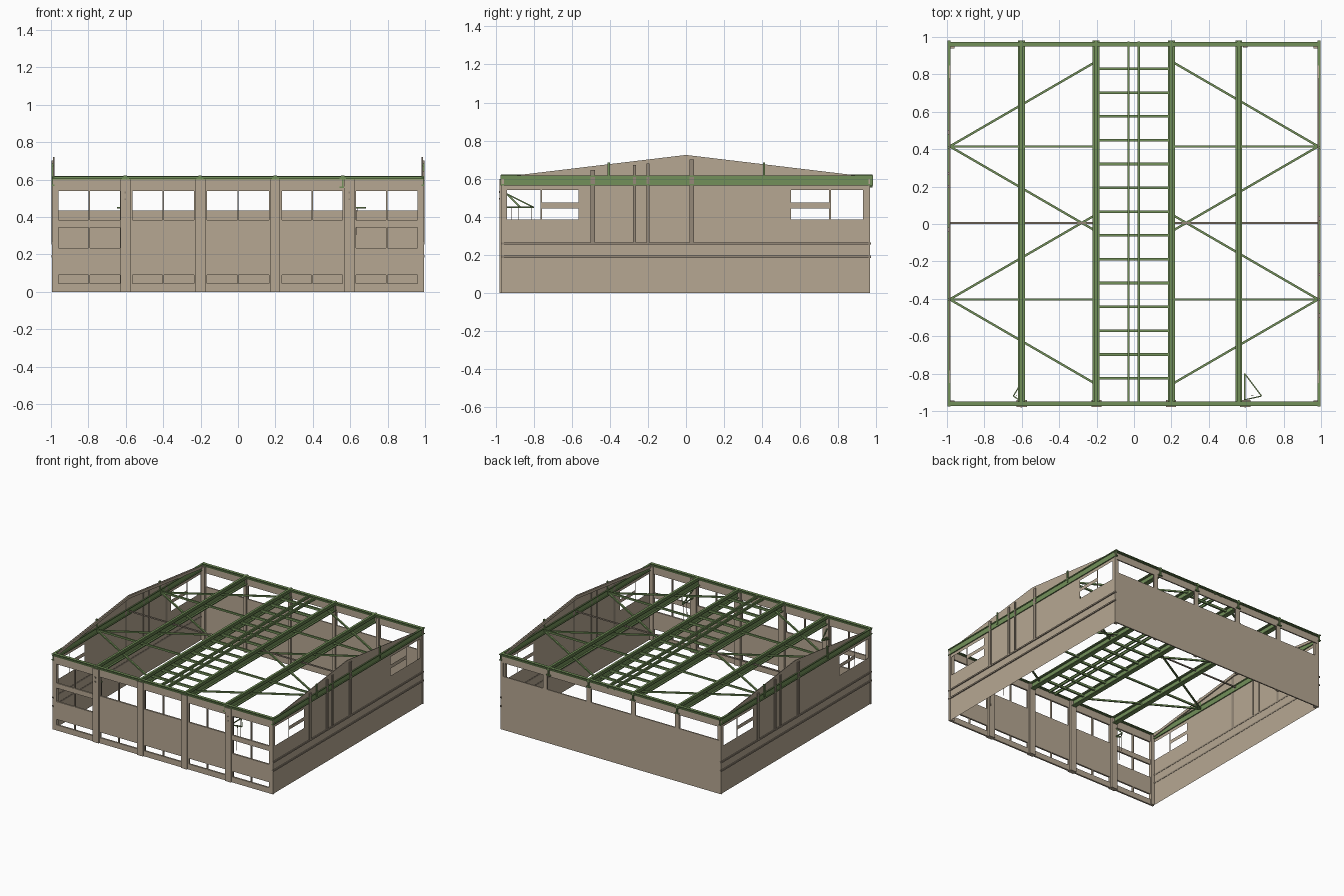
import bpy, bmesh
from mathutils import Vector, Matrix

if "Cube" in bpy.data.objects:
    bpy.data.objects.remove(bpy.data.objects["Cube"])


def material(name, color):
    m = bpy.data.materials.new(name)
    m.diffuse_color = (*color, 1)
    m.use_nodes = True
    m.node_tree.nodes["Principled BSDF"].inputs["Base Color"].default_value = m.diffuse_color
    return m


TAN = material("tan_paint", (0.47, 0.39, 0.29))
GREEN = material("green_steel", (0.17, 0.28, 0.10))
DARK = material("dark_tan", (0.30, 0.25, 0.19))


def finish(name, bm, mat):
    bmesh.ops.recalc_face_normals(bm, faces=bm.faces)
    me = bpy.data.meshes.new(name)
    bm.to_mesh(me)
    bm.free()
    ob = bpy.data.objects.new(name, me)
    me.materials.append(mat)
    bpy.context.collection.objects.link(ob)
    return ob


def boxes(name, spans, mat):
    """Join of boxes given as (x0, x1, y0, y1, z0, z1)."""
    bm = bmesh.new()
    for x0, x1, y0, y1, z0, z1 in spans:
        m = Matrix.Translation(((x0 + x1) / 2, (y0 + y1) / 2, (z0 + z1) / 2))
        bmesh.ops.create_cube(bm, size=1, matrix=m @ Matrix.Diagonal((x1 - x0, y1 - y0, z1 - z0, 1)))
    return finish(name, bm, mat)


def bars(name, segs, w, h, mat):
    """Straight rectangular bars between pairs of points."""
    bm = bmesh.new()
    for a, b in segs:
        a, b = Vector(a), Vector(b)
        d = b - a
        up = Vector((0, 0, 1)) if abs(d.normalized().z) < 0.95 else Vector((0, 1, 0))
        side = d.cross(up).normalized()
        up = side.cross(d).normalized()
        rot = Matrix((d.normalized(), side, up)).transposed().to_4x4()
        bmesh.ops.create_cube(bm, size=1, matrix=Matrix.Translation((a + b) / 2) @ rot
                              @ Matrix.Diagonal((d.length, w, h, 1)))
    return finish(name, bm, mat)


def i_beam(name, a, b, w, z0, z1, mat, flange=0.008):
    """Horizontal I-section beam along x or y."""
    parts = []
    for half, lo, hi in ((w / 2, z0, z0 + flange), (w / 8, z0 + flange, z1 - flange), (w / 2, z1 - flange, z1)):
        if a[0] == b[0]:
            parts.append((a[0] - half, a[0] + half, a[1], b[1], lo, hi))
        else:
            parts.append((a[0], b[0], a[1] - half, a[1] + half, lo, hi))
    return boxes(name, parts, mat)


def wall(name, u_lim, z_top, holes, place, thick=0, roof=None, mat=TAN):
    """Sheet wall with rectangular openings (u0, u1, z0, z1)."""
    us = sorted({*u_lim, *([0] if roof else []), *(u for h in holes for u in h[:2])})
    zs = sorted({0, z_top, *(z for h in holes for z in h[2:])})
    bm = bmesh.new()
    grid = {(i, j): bm.verts.new(place(u, roof(u) if roof and j == len(zs) - 1 else z))
            for i, u in enumerate(us) for j, z in enumerate(zs)}
    for i in range(len(us) - 1):
        for j in range(len(zs) - 1):
            u, z = (us[i] + us[i + 1]) / 2, (zs[j] + zs[j + 1]) / 2
            if not any(h[0] < u < h[1] and h[2] < z < h[3] for h in holes):
                bm.faces.new([grid[i, j], grid[i + 1, j], grid[i + 1, j + 1], grid[i, j + 1]])
    loose = [v for v in bm.verts if not v.link_faces]
    bmesh.ops.delete(bm, geom=loose, context='VERTS')
    ob = finish(name, bm, mat)
    if thick:
        mod = ob.modifiers.new("thickness", 'SOLIDIFY')
        mod.thickness, mod.offset = thick, 0
    return ob


# front wall: five bays, each with paired panes
bays = [(-0.96, -0.63), (-0.565, -0.235), (-0.165, 0.165), (0.235, 0.56), (0.63, 0.96)]
front = []
for k, (l, r) in enumerate(bays):
    c = (l + r) / 2
    for u0, u1 in ((l, c - 0.004), (c + 0.004, r)):
        front += [(u0, u1, 0.385, 0.54), (u0, u1, 0.045, 0.09)]
        if k in (0, 4):
            front.append((u0, u1, 0.235, 0.345))
wall("front_wall", (-0.995, 0.995), 0.6, front, lambda u, z: (u, -0.962, z), 0.014)

# back wall: solid below, high strip of openings
back = [(l - 0.015, r + 0.015, 0.435, 0.545) for l, r in bays]
wall("back_wall", (-0.995, 0.995), 0.6, back, lambda u, z: (u, 0.962, z), 0.01)


# gable walls, the left one is the right one turned half way round
def slope(y):
    return 0.725 - abs(y) * 0.12


gable = [(-0.94, -0.765, 0.385, 0.54), (-0.755, -0.565, 0.385, 0.445), (-0.755, -0.565, 0.475, 0.54),
         (0.55, 0.75, 0.385, 0.445), (0.55, 0.75, 0.475, 0.54), (0.76, 0.93, 0.385, 0.54)]
for side, s in (("right", 1), ("left", -1)):
    wall(side + "_gable_wall", (-0.968, 0.965), 0.6, gable,
         lambda u, z: (s * 0.99, u, z), 0, slope)
    # posts and horizontal rails on the outer face
    x0, x1 = sorted((s * 0.988, s * 0.998))
    parts = []
    for y in (-0.49, -0.27, -0.2, 0.03):
        w = 0.012 if y in (-0.49, 0.03) else 0.008
        parts.append((x0, x1, s * y - w, s * y + w, 0.26, slope(y) - 0.02))
    for z in (0.19, 0.26):
        parts.append((x0, x1, -0.97, 0.972, z - 0.006, z + 0.006))
    boxes(side + "_wall_posts_and_rails", parts, DARK)
    # sloping trim under the roof line
    bars(side + "_gable_trim", [((s * 0.985, y, 0.593), (s * 0.985, 0, 0.71)) for y in (-0.965, 0.962)],
         0.01, 0.022, TAN)
    # green stub posts on the gable
    boxes(side + "_stub_posts", [(s * 0.992 - 0.006, s * 0.992 + 0.006, y - 0.006, y + 0.006, 0.585, 0.685)
                                 for y in (-0.405, 0.41)], GREEN)

# columns
boxes("front_columns", [(x - 0.027, x + 0.027, -0.978, -0.94, 0, 0.6) for x in (-0.6, -0.2, 0.197, 0.595)], TAN)
boxes("back_columns", [(x - 0.012, x + 0.012, 0.945, 0.966, 0, 0.6) for x in (-0.6, -0.2, 0.2, 0.595)], TAN)
boxes("corner_columns", [(x - 0.015, x + 0.015, y - 0.012, y + 0.012, 0, 0.6)
                         for x in (-0.975, 0.975) for y in (-0.955, 0.95)], TAN)
boxes("column_bolts", [(x - 0.005, x + 0.005, -0.982, -0.976, z - 0.005, z + 0.005)
                       for x in (-0.603, 0.595) for z in (0.495, 0.53)], DARK)

# perimeter beams
for nm, y in (("front", -0.962), ("back", 0.962)):
    i_beam(nm + "_eaves_beam", (-0.995, y), (0.995, y), 0.024, 0.6, 0.62, GREEN, 0.005)
for nm, x in (("left", -0.99), ("right", 0.99)):
    i_beam(nm + "_edge_beam", (x, -0.975), (x, 0.982), 0.016, 0.565, 0.618, GREEN)

# main girders with a narrow crown rail
for x in (-0.602, -0.203, 0.2, 0.56):
    i_beam("girder", (x, -0.97), (x, 0.98), 0.036, 0.555, 0.61, GREEN)
    boxes("girder_rail", [(x - 0.009, x + 0.009, -0.97, 0.98, 0.61, 0.622)], GREEN)

# central ladder frame
for x in (-0.03, 0.025):
    i_beam("centre_runner", (x, -0.965), (x, 0.975), 0.012, 0.595, 0.618, GREEN, 0.004)
boxes("ladder_rungs", [(-0.2, 0.2, y - 0.007, y + 0.007, 0.585, 0.603)
                       for y in (0.83 - 0.1273 * i for i in range(14))], GREEN)

# cross ties and diagonal bracing, both sides
ties, diagonals, struts = [], [], []
for s in (-1, 1):
    for y in (0.415, -0.403):
        ties.append(((s * 0.985, y, 0.595), (s * 0.2, y, 0.595)))
        for dy in (0.455, -0.455):
            diagonals.append(((s * 0.985, y, 0.59), (s * 0.2, y + dy, 0.59)))
    struts.append(((s * 0.985, 0.005, 0.595), (s * 0.2, 0.005, 0.595)))
bars("cross_ties", ties, 0.012, 0.014, GREEN)
bars("diagonal_braces", diagonals, 0.012, 0.012, GREEN)
bars("middle_ties", struts, 0.009, 0.01, DARK)

# small hoist brackets with hanging lines behind the front columns
for s, r in ((1, 0.09), (-1, 0.03)):
    x, y = (0.592, -0.94) if s > 0 else (-0.615, -0.94)
    tip = y + (0.14 if s > 0 else 0.07)
    bars("hoist_bracket", [((x, y, 0.45), (x, tip, 0.45)), ((x, y, 0.52), (x, tip, 0.45)),
                           ((x, tip, 0.45), (x + s * r, -0.92, 0.45)),
                           ((x, y, 0.45), (x + s * r, -0.92, 0.45))], 0.006, 0.008, GREEN)
    bars("hoist_lines", [((x, tip - 0.01, 0.45), (x, tip - 0.01, 0.3)),
                         ((x + s * r * 0.5, -0.915, 0.45), (x + s * r * 0.4, -0.915, 0.24))], 0.003, 0.003, DARK)
